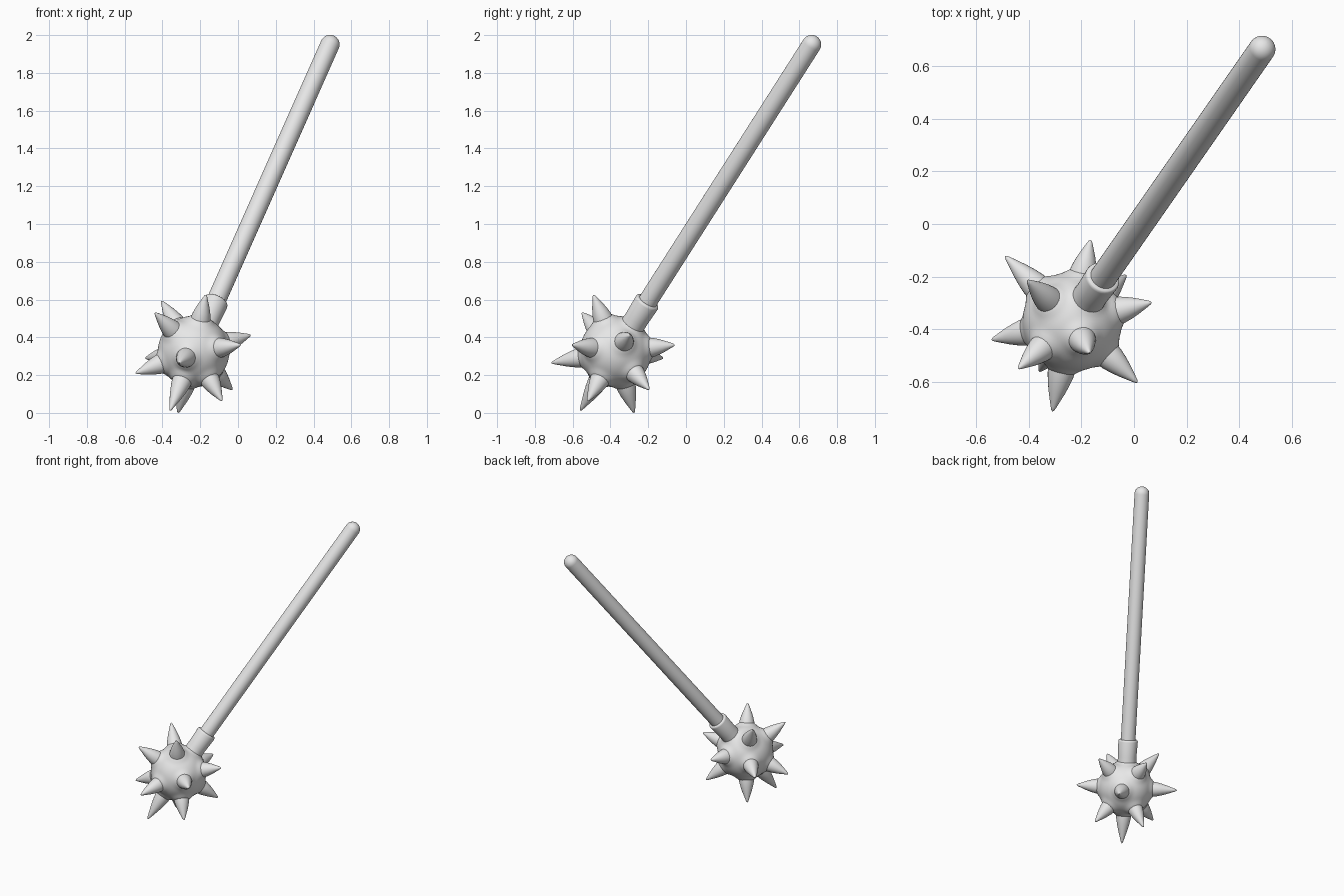
import bpy, bmesh, math
from mathutils import Vector

cube = bpy.data.objects.get("Cube")
if cube:
    bpy.data.objects.remove(cube, do_unlink=True)

CENTRE = Vector((-0.235, -0.372, 0.325))
HANDLE_END = Vector((0.487, 0.665, 1.95))
AXIS = (HANDLE_END - CENTRE).normalized()

# Spike tips, spread over the ball like the corners of an icosahedron
TIPS = [
    (-0.17, -0.49, 0.625), (-0.405, -0.215, 0.593), (-0.44, -0.55, 0.53),
    (0.067, -0.298, 0.412), (0.013, -0.603, 0.36), (-0.542, -0.44, 0.21),
    (-0.49, -0.122, 0.29), (-0.31, -0.713, 0.265), (-0.165, -0.06, 0.36),
    (-0.36, -0.56, 0.012), (-0.317, -0.275, 0.0), (-0.085, -0.52, 0.063),
    (-0.03, -0.195, 0.123),
]

steel = bpy.data.materials.new("light_grey")
steel.use_nodes = True
steel.diffuse_color = (0.8, 0.8, 0.8, 1)
steel.node_tree.nodes["Principled BSDF"].inputs["Base Color"].default_value = (0.8, 0.8, 0.8, 1)


def finish(name, bm, angle=40):
    bmesh.ops.recalc_face_normals(bm, faces=bm.faces)
    mesh = bpy.data.meshes.new(name)
    bm.to_mesh(mesh)
    bm.free()
    mesh.materials.append(steel)
    obj = bpy.data.objects.new(name, mesh)
    bpy.context.collection.objects.link(obj)
    bpy.ops.object.select_all(action='DESELECT')
    obj.select_set(True)
    bpy.context.view_layer.objects.active = obj
    bpy.ops.object.shade_smooth_by_angle(angle=math.radians(angle))
    return obj


def lathe(name, profile, direction, sides=32):
    """Turn (distance, radius) pairs around a line leaving the ball centre."""
    bm = bmesh.new()
    turn = Vector((0, 0, 1)).rotation_difference(direction)
    rings = []
    for dist, rad in profile:
        ring = []
        for i in range(sides):
            a = math.tau * i / sides
            p = Vector((rad * math.cos(a), rad * math.sin(a), dist))
            ring.append(bm.verts.new(CENTRE + turn @ p))
        rings.append(ring)
    for low, high in zip(rings, rings[1:]):
        for i in range(sides):
            j = (i + 1) % sides
            bm.faces.new((low[i], low[j], high[j], high[i]))
    bm.faces.new(rings[0])
    bm.faces.new(rings[-1])
    return finish(name, bm)


# Ball, swelling gently around the foot of each spike and the collar
dirs = [(Vector(t) - CENTRE).normalized() for t in TIPS]
bm = bmesh.new()
bmesh.ops.create_icosphere(bm, subdivisions=5, radius=1)
for v in bm.verts:
    n = v.co.normalized()
    nearest = min(n.angle(d) for d in dirs + [AXIS])
    swell = 0.018 * math.exp(-(nearest / 0.33) ** 4)
    v.co = CENTRE + n * (0.189 + swell)
finish("ball", bm)

# Spikes with slightly bulging sides and a blunt point
SPIKE = [(0, 0.053), (0.15, 0.050), (0.35, 0.042), (0.55, 0.032),
         (0.75, 0.020), (0.9, 0.011), (0.97, 0.006), (1, 0.001)]
FOOT = 0.185
for k, (tip, d) in enumerate(zip(TIPS, dirs)):
    length = (Vector(tip) - CENTRE).length
    lathe(f"spike_{k + 1}", [(FOOT + f * (length - FOOT), r) for f, r in SPIKE], d, 24)

# Collar with a softened rim
lathe("collar", [(0.16, 0.066), (0.22, 0.064), (0.325, 0.068), (0.334, 0.066),
                 (0.338, 0.061), (0.338, 0.045)], AXIS)

# Handle with a domed end
R = 0.051
end = (HANDLE_END - CENTRE).length
dome = [(end + R * math.sin(a), max(R * math.cos(a), 0.001))
        for a in (math.pi / 2 * i / 8 for i in range(9))]
lathe("handle", [(0.2, R)] + dome, AXIS)
